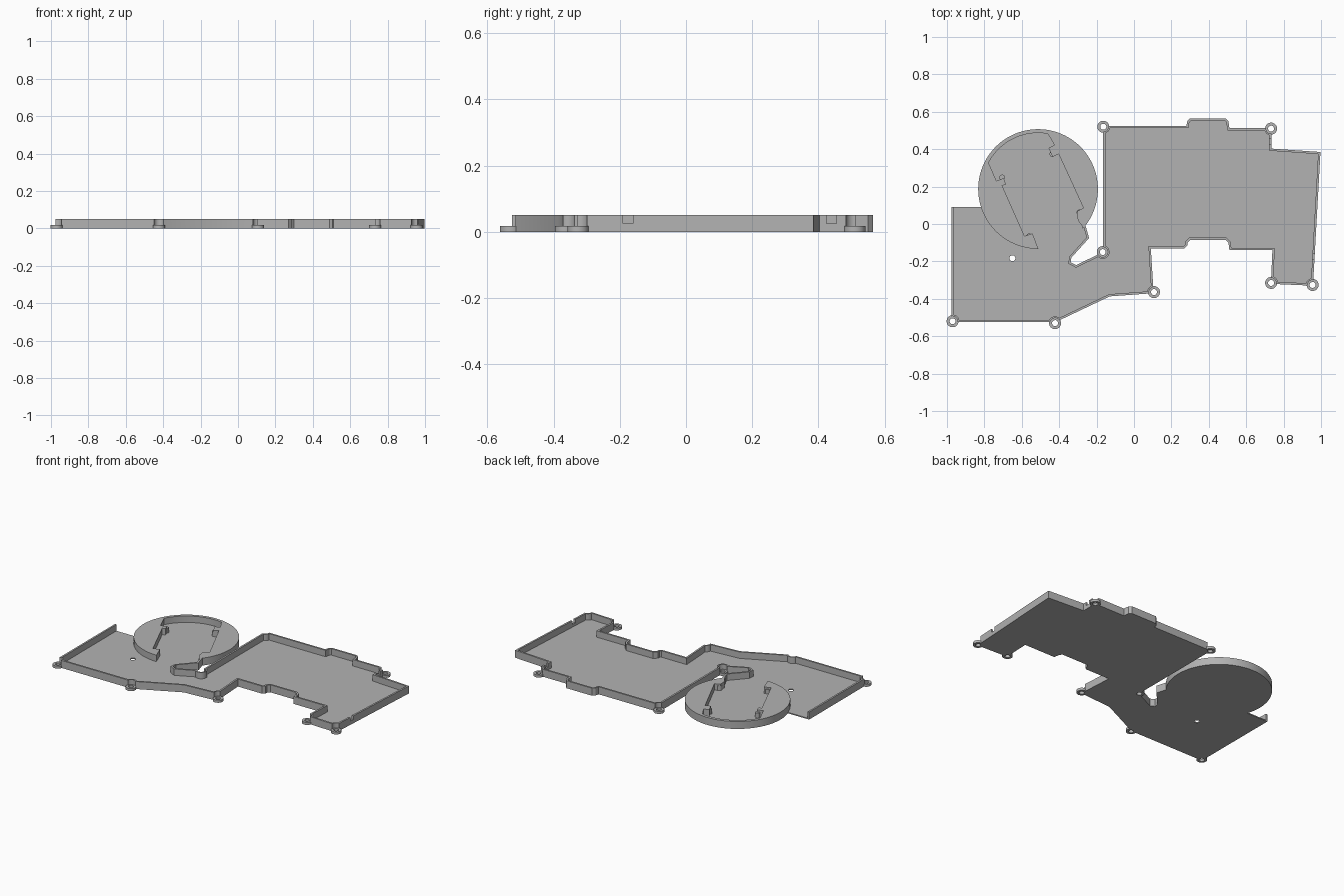
import bpy, bmesh, math
from mathutils import Vector

if "Cube" in bpy.data.objects:
    bpy.data.objects.remove(bpy.data.objects["Cube"])

HEIGHT, FLOOR, WALL, LUG = 0.05, 0.007, 0.012, 0.017
DISC_AT, DISC_R = (-0.513, 0.187), 0.32
ABOVE = HEIGHT + 0.02

grey = bpy.data.materials.new("plain grey")
grey.use_nodes = True
grey.diffuse_color = (0.45, 0.45, 0.45, 1)
grey.node_tree.nodes["Principled BSDF"].inputs["Base Color"].default_value = (0.45, 0.45, 0.45, 1)


def prisms(name, outlines, low, high):
    """One object made of upright prisms, one for each counterclockwise outline."""
    bm = bmesh.new()
    for outline in outlines:
        bottom = bm.faces.new([bm.verts.new((x, y, low)) for x, y in outline])
        top = bmesh.ops.extrude_face_region(bm, geom=[bottom])["geom"]
        moved = [v for v in top if isinstance(v, bmesh.types.BMVert)]
        bmesh.ops.translate(bm, verts=moved, vec=(0, 0, high - low))
    bmesh.ops.recalc_face_normals(bm, faces=bm.faces)
    mesh = bpy.data.meshes.new(name)
    bm.to_mesh(mesh)
    bm.free()
    mesh.materials.append(grey)
    obj = bpy.data.objects.new(name, mesh)
    bpy.context.collection.objects.link(obj)
    return obj


def circle(centre, radius, sides=32):
    turn = 2 * math.pi / sides
    return [(centre[0] + radius * math.cos(i * turn),
             centre[1] + radius * math.sin(i * turn)) for i in range(sides)]


def box(x, y, w, d):
    return [(x - w, y - d), (x + w, y - d), (x + w, y + d), (x - w, y + d)]


def combine(target, other, operation):
    """Apply a boolean and discard the helper."""
    mod = target.modifiers.new("combine", "BOOLEAN")
    mod.operation, mod.object, mod.solver = operation, other, "EXACT"
    bpy.context.view_layer.objects.active = target
    bpy.ops.object.modifier_apply(modifier=mod.name)
    bpy.data.objects.remove(other)


def inset(points, distances):
    """Move each edge inward by its own distance."""
    pts = [Vector(p) for p in points]
    normals = []
    for a, b in zip(pts, pts[1:] + pts[:1]):
        d = (b - a).normalized()
        normals.append(Vector((-d.y, d.x)))
    result = []
    for i, p in enumerate(pts):
        m, n, s, t = normals[i - 1], normals[i], distances[i - 1], distances[i]
        det = m.x * n.y - m.y * n.x
        result.append((p.x + (s * n.y - t * m.y) / det,
                       p.y + (t * m.x - s * n.x) / det))
    return result


# Tray outline, counterclockwise from the rear corner of the left wing
outline = [
    (-0.975, 0.09), (-0.975, -0.525), (-0.42, -0.525), (-0.13, -0.387),
    (0.105, -0.37), (0.09, -0.13), (0.27, -0.13), (0.285, -0.115),
    (0.285, -0.1), (0.3, -0.085), (0.49, -0.085), (0.505, -0.1),
    (0.51, -0.14), (0.74, -0.14), (0.732, -0.32), (0.957, -0.33),
    (0.997, 0.385), (0.735, 0.403), (0.735, 0.512), (0.51, 0.512),
    (0.505, 0.55), (0.49, 0.565), (0.3, 0.565), (0.285, 0.55),
    (0.28, 0.525), (-0.165, 0.525), (-0.165, -0.15), (-0.31, -0.22),
    (-0.338, -0.205), (-0.335, -0.18), (-0.24, -0.075), (-0.26, -0.005),
    (-0.225, 0.09),
]
lugs = [(-0.97, -0.52), (-0.422, -0.53), (0.107, -0.364), (-0.167, -0.15),
        (-0.164, 0.52), (0.733, 0.51), (0.733, -0.315), (0.955, -0.326)]

# Cavity leaves the walls, the lug pockets and the disc standing;
# the rear edge of the left wing is open
depths = [WALL] * (len(outline) - 1) + [-0.03]
cavity = prisms("cavity", [inset(outline, depths)], FLOOR, ABOVE)
combine(cavity, prisms("pocket_walls", [circle(c, 0.036) for c in lugs], -0.1, 0.1), "DIFFERENCE")
combine(cavity, prisms("disc_keep", [circle(DISC_AT, DISC_R, 96)], -0.1, 0.1), "DIFFERENCE")

# Tray with its walls, screw pockets and low lugs
tray = prisms("tray", [outline], 0, HEIGHT)
combine(tray, cavity, "DIFFERENCE")
combine(tray, prisms("pockets", [circle(c, 0.027) for c in lugs], LUG, ABOVE), "DIFFERENCE")
combine(tray, prisms("lugs", [circle(c, 0.032) for c in lugs], 0, LUG), "UNION")

# Round disc
combine(tray, prisms("disc", [circle(DISC_AT, DISC_R, 96)], 0, HEIGHT), "UNION")

# Recess in the disc, with a rounded far end and an opening into the tray
arc = [(DISC_AT[0] + 0.3 * math.cos(math.radians(a)),
        DISC_AT[1] + 0.3 * math.sin(math.radians(a))) for a in range(80, 153, 6)]
recess = arc + [
    (-0.735, 0.23), (-0.697, 0.246), (-0.685, 0.212), (-0.705, 0.205),
    (-0.585, -0.065), (-0.543, -0.05), (-0.505, -0.15), (-0.4, -0.165),
    (-0.3, -0.12), (-0.258, -0.075), (-0.278, -0.01), (-0.3, 0.02),
    (-0.305, 0.068), (-0.27, 0.085), (-0.403, 0.374), (-0.435, 0.358),
    (-0.457, 0.406), (-0.425, 0.422),
]
combine(tray, prisms("recess", [recess], FLOOR, ABOVE), "DIFFERENCE")

# Screw holes, floor hole and two notches in the right-hand walls
holes = [circle(c, 0.016, 24) for c in lugs + [(-0.65, -0.183)]]
combine(tray, prisms("holes", holes, -0.1, 0.1), "DIFFERENCE")
notches = [box(0.97, -0.175, 0.04, 0.015), box(0.735, 0.44, 0.03, 0.015)]
combine(tray, prisms("notches", notches, 0.025, ABOVE), "DIFFERENCE")

# Locating pins in the recess
pins = [(-0.705, 0.249), (-0.437, 0.374), (-0.292, 0.062), (-0.56, -0.065)]
pin_set = prisms("locating_pins", [circle(c, 0.015, 20) for c in pins], 0.002, 0.038)

for obj in (tray, pin_set):
    bpy.ops.object.select_all(action="DESELECT")
    obj.select_set(True)
    bpy.context.view_layer.objects.active = obj
    bpy.ops.object.shade_smooth_by_angle(angle=math.radians(25))
